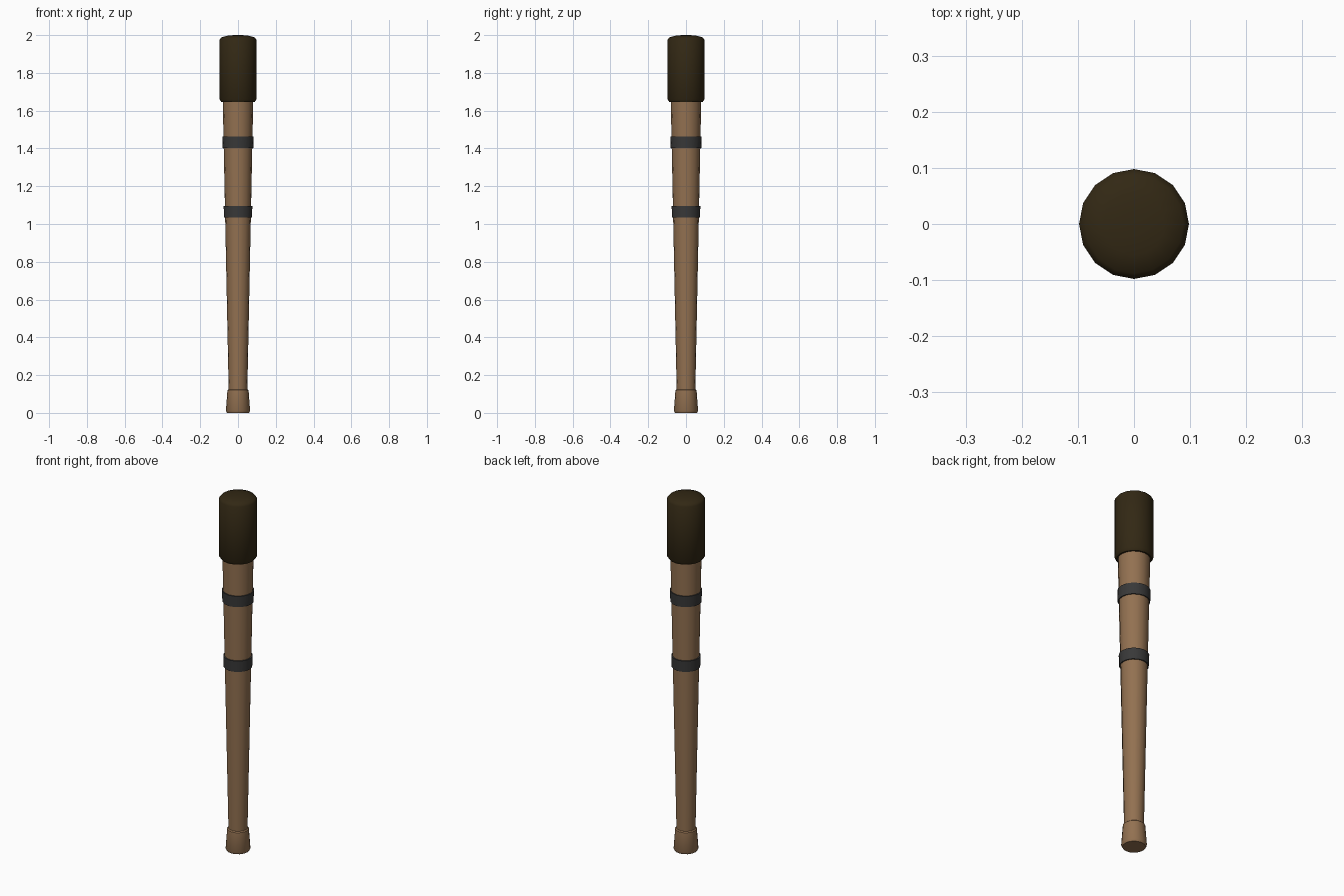
import bpy, bmesh, math

if "Cube" in bpy.data.objects:
    bpy.data.objects.remove(bpy.data.objects["Cube"])

SIDES = 16

def material(name, rgb):
    m = bpy.data.materials.new(name)
    m.diffuse_color = (*rgb, 1)
    m.use_nodes = True
    m.node_tree.nodes["Principled BSDF"].inputs["Base Color"].default_value = m.diffuse_color
    return m

wood = material("brown wood", (0.29, 0.165, 0.082))
dark = material("dark brown wrap", (0.032, 0.021, 0.007))
iron = material("dark grey metal", (0.04, 0.04, 0.04))

def lathe(name, profile, mat):
    """Closed turned solid from (radius, z) points, bottom to top."""
    bm = bmesh.new()
    rings = [[bm.verts.new((r * math.cos(i * math.tau / SIDES),
                            r * math.sin(i * math.tau / SIDES), z))
              for i in range(SIDES)] for r, z in profile]
    for a, b in zip(rings, rings[1:]):
        for i in range(SIDES):
            j = (i + 1) % SIDES
            bm.faces.new((a[i], a[j], b[j], b[i]))
    bm.faces.new(rings[0][::-1])
    bm.faces.new(rings[-1])
    mesh = bpy.data.meshes.new(name)
    bm.to_mesh(mesh)
    bm.free()
    mesh.materials.append(mat)
    ob = bpy.data.objects.new(name, mesh)
    bpy.context.collection.objects.link(ob)
    bpy.context.view_layer.objects.active = ob
    ob.select_set(True)
    bpy.ops.object.shade_smooth_by_angle(angle=math.radians(40))
    ob.select_set(False)
    return ob

# Tapered shaft
lathe("shaft", [(0.049, 0.10), (0.081, 1.67)], wood)

# Flared pommel at the foot
lathe("pommel", [(0.058, 0.0), (0.064, 0.012), (0.056, 0.12), (0.050, 0.125)], wood)

# Metal bands
for name, r, z in (("lower_band", 0.075, 1.065), ("upper_band", 0.082, 1.433)):
    lathe(name, [(r - 0.001, z - 0.031), (r + 0.001, z + 0.031)], iron)

# Thick head with softly domed top
lathe("head", [(0.088, 1.645), (0.098, 1.66), (0.098, 1.975),
               (0.088, 1.988), (0.055, 1.997), (0.02, 2.0)], dark)
